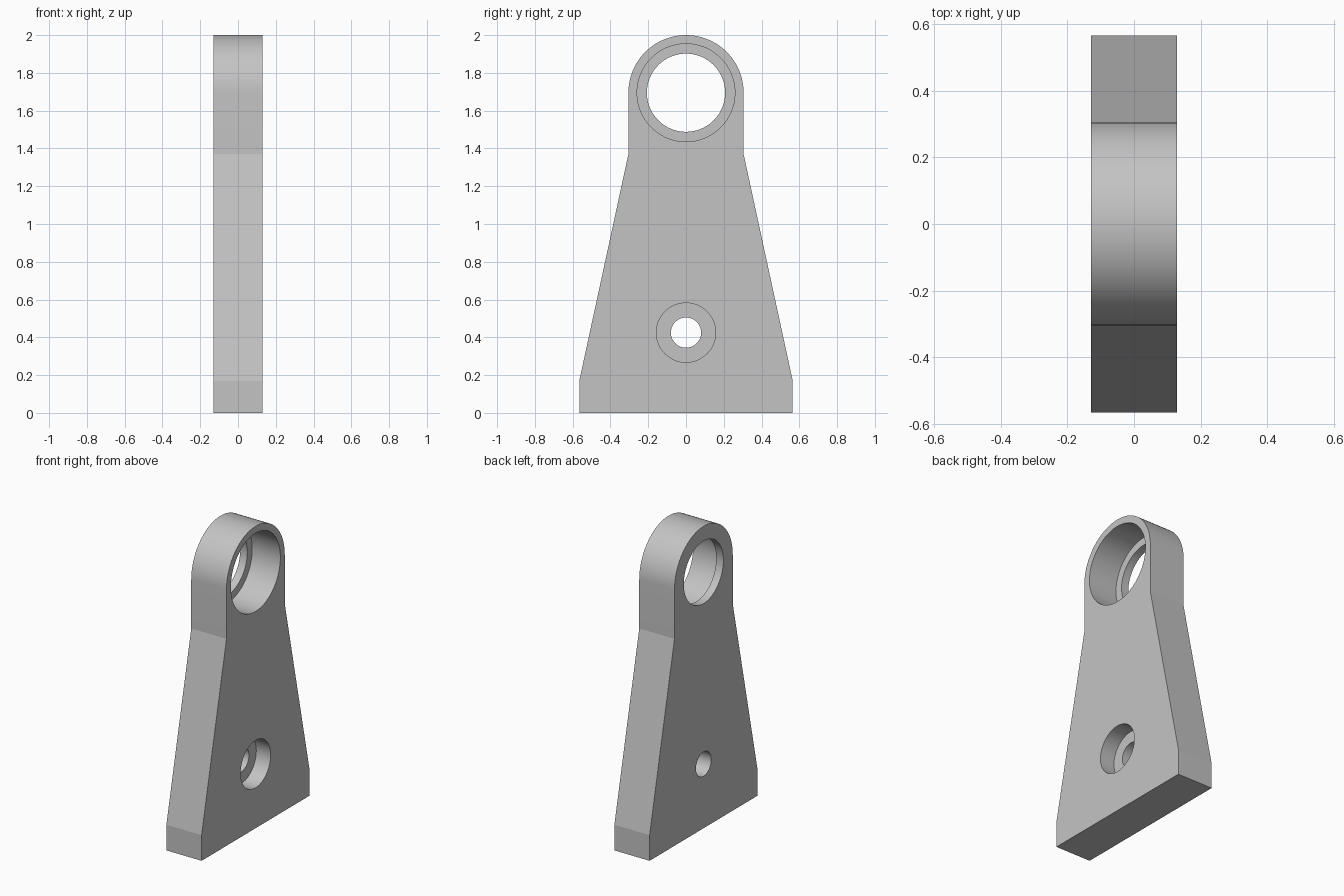
import bpy, bmesh, math

if "Cube" in bpy.data.objects:
    bpy.data.objects.remove(bpy.data.objects["Cube"])

HALF = 0.129                     # half thickness of the plate
EYE_Z, EYE_R = 1.695, 0.305      # rounded top
BOLT_Z = 0.425

grey = bpy.data.materials.new("plain_grey")
grey.use_nodes = True
grey.diffuse_color = (0.55, 0.55, 0.55, 1)
grey.node_tree.nodes["Principled BSDF"].inputs["Base Color"].default_value = (0.55, 0.55, 0.55, 1)

# Plate outline in the y-z plane: foot, tapered web, straight neck, round eye
outline = [(-0.565, 0.17), (-0.565, 0), (0.565, 0), (0.565, 0.17), (EYE_R, 1.37)]
steps = 48
for i in range(steps + 1):
    a = math.pi * i / steps
    outline.append((EYE_R * math.cos(a), EYE_Z + EYE_R * math.sin(a)))
outline.append((-EYE_R, 1.37))

bm = bmesh.new()
face = bm.faces.new([bm.verts.new((-HALF, y, z)) for y, z in outline])
ext = bmesh.ops.extrude_face_region(bm, geom=[face])
moved = [g for g in ext["geom"] if isinstance(g, bmesh.types.BMVert)]
bmesh.ops.translate(bm, verts=moved, vec=(2 * HALF, 0, 0))
bmesh.ops.recalc_face_normals(bm, faces=bm.faces)
mesh = bpy.data.meshes.new("bracket_plate")
bm.to_mesh(mesh)
bm.free()
plate = bpy.data.objects.new("bracket_plate", mesh)
bpy.context.collection.objects.link(plate)
mesh.materials.append(grey)


def bore(name, z, radius, depth):
    """Cut a round hole of the given depth into the +x face."""
    x0, x1 = HALF - depth, HALF + 0.1
    bpy.ops.mesh.primitive_cylinder_add(vertices=96, radius=radius, depth=x1 - x0,
                                        location=((x0 + x1) / 2, 0, z),
                                        rotation=(0, math.pi / 2, 0))
    cutter = bpy.context.object
    cutter.name = name
    cutter.hide_render = True
    cutter.data.materials.append(grey)
    mod = plate.modifiers.new(name, 'BOOLEAN')
    mod.operation = 'DIFFERENCE'
    mod.solver = 'EXACT'
    mod.object = cutter
    bpy.context.view_layer.objects.active = plate
    bpy.ops.object.modifier_apply(modifier=mod.name)
    bpy.data.objects.remove(cutter)


# Stepped bearing seat in the eye and counterbored bolt hole in the web
through = 2 * HALF + 0.1
bore("bearing_seat", EYE_Z, 0.259, 0.206)
bore("bearing_hole", EYE_Z, 0.207, through)
bore("bolt_counterbore", BOLT_Z, 0.157, 0.105)
bore("bolt_hole", BOLT_Z, 0.08, through)

# Smooth the round walls, keep the taper corners crisp
bpy.ops.object.select_all(action='DESELECT')
plate.select_set(True)
bpy.context.view_layer.objects.active = plate
bpy.ops.object.shade_smooth_by_angle(angle=math.radians(8))
